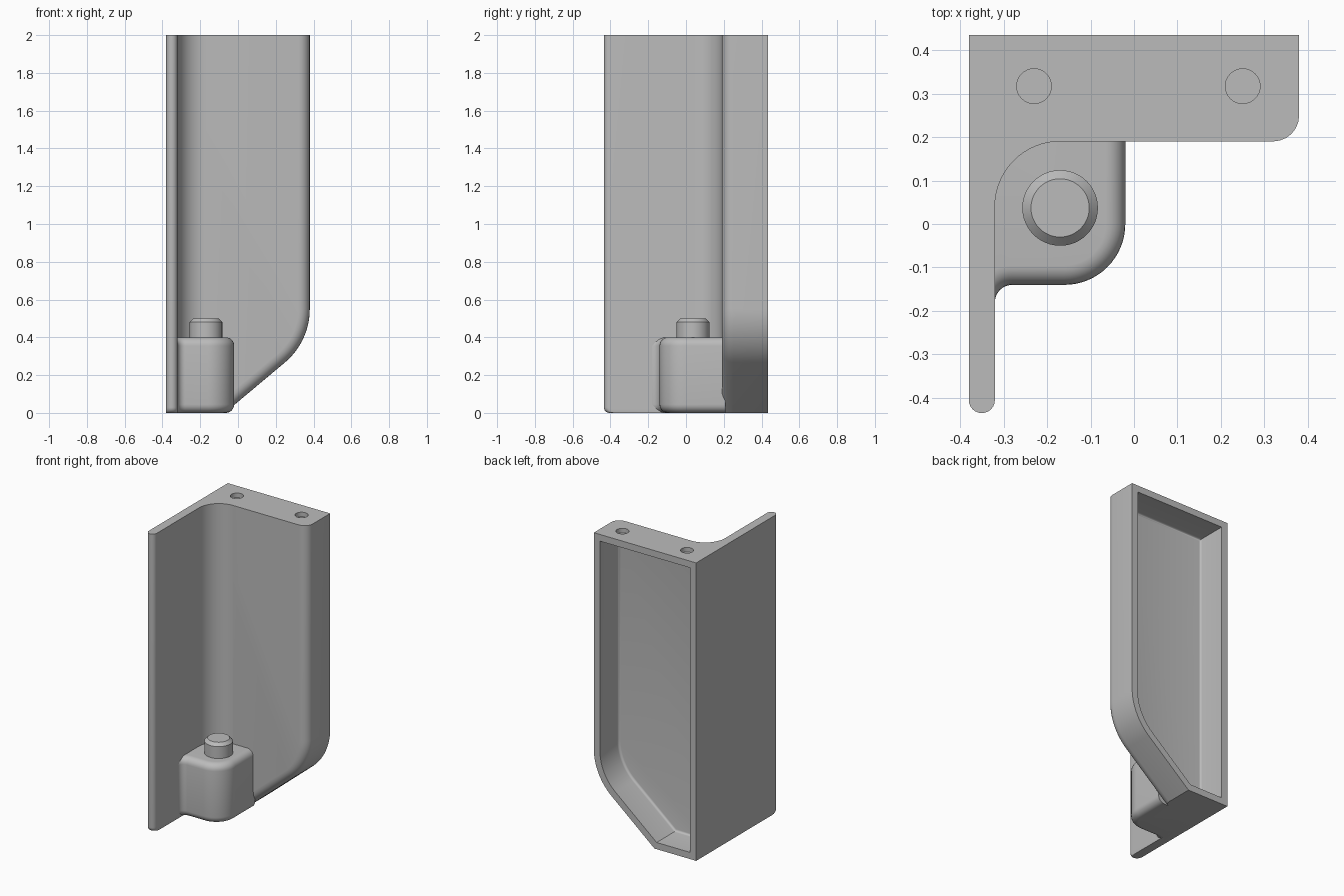
import bpy, bmesh
from math import sin, cos, radians, pi

default = bpy.data.objects.get("Cube")
if default:
    bpy.data.objects.remove(default, do_unlink=True)

grey = bpy.data.materials.new("plain_grey")
grey.use_nodes = True
grey.diffuse_color = (0.5, 0.5, 0.5, 1)
grey.node_tree.nodes["Principled BSDF"].inputs["Base Color"].default_value = (0.5, 0.5, 0.5, 1)


def arc(cx, cy, r, start, end, n=12):
    """Points on an arc, angles in degrees."""
    angles = [radians(start + (end - start) * i / n) for i in range(n + 1)]
    return [(cx + r * cos(a), cy + r * sin(a)) for a in angles]


def loft(name, sections):
    """Closed solid through rings of 3D points with equal counts."""
    bm = bmesh.new()
    rings = [[bm.verts.new(p) for p in ring] for ring in sections]
    n = len(rings[0])
    for a, b in zip(rings, rings[1:]):
        for i in range(n):
            j = (i + 1) % n
            bm.faces.new((a[i], a[j], b[j], b[i]))
    bm.faces.new(rings[0])
    bm.faces.new(rings[-1])
    bmesh.ops.recalc_face_normals(bm, faces=bm.faces)
    mesh = bpy.data.meshes.new(name)
    bm.to_mesh(mesh)
    bm.free()
    mesh.materials.append(grey)
    obj = bpy.data.objects.new(name, mesh)
    bpy.context.collection.objects.link(obj)
    return obj


def smooth(obj):
    bpy.ops.object.select_all(action='DESELECT')
    obj.select_set(True)
    bpy.context.view_layer.objects.active = obj
    bpy.ops.object.shade_smooth_by_angle(angle=radians(30))


def quarter(r, n=6):
    """(inset, height) steps of a rounded edge, from the flat face to the side."""
    steps = [pi / 2 * i / n for i in range(n + 1)]
    return [(r * (1 - sin(t)), r * (1 - cos(t))) for t in steps]


# Hollow housing, open at the back, with a sloped lower right side
SLOPE = radians(40)


def housing_ring(y, side, rest):
    z0 = rest
    x0 = (-0.045 - side + cos(SLOPE) * z0) / sin(SLOPE)
    pts = [(-0.38 + rest, z0), (x0, z0)]
    pts += arc(0.01, 0.55, 0.37 - side, -50, 0, 16)
    pts += [(0.38 - side, 2 - rest), (-0.38 + rest, 2 - rest)]
    return [(x, y, z) for x, z in pts]


WALL = 0.045
rings = [housing_ring(0.19 + h, d, 0) for d, h in quarter(0.06)]
rings += [housing_ring(0.435, 0, 0), housing_ring(0.435, WALL, WALL)]
rings += [housing_ring(0.235 + h, WALL + d, WALL + d) for d, h in reversed(quarter(0.015, 4))]
housing = loft("housing", rings)

# Shallow round holes in the top of the housing
for x in (-0.23, 0.25):
    bpy.ops.mesh.primitive_cylinder_add(vertices=32, radius=0.04, depth=0.06, location=(x, 0.317, 2.0))
    cutter = bpy.context.object
    cutter.name = "hole_cutter"
    cutter.hide_render = True
    cutter.data.materials.append(grey)
    cut = housing.modifiers.new("hole", 'BOOLEAN')
    cut.operation = 'DIFFERENCE'
    cut.object = cutter
    bpy.context.view_layer.objects.active = housing
    bpy.ops.object.modifier_apply(modifier=cut.name)
    bpy.data.objects.remove(cutter, do_unlink=True)
smooth(housing)


# Side flange with a rounded front edge and a large inner corner fillet
def flange_ring(z, inset):
    pts = [(-0.38, 0.19)]
    pts += arc(-0.35, -0.405 + inset, 0.03, 180, 360)
    pts += arc(-0.17, 0.04, 0.15, 180, 90, 16)
    return [(x, y, z) for x, y in pts]


rings = [flange_ring(h, d) for d, h in quarter(0.03)] + [flange_ring(2, 0)]
smooth(loft("side_flange", rings))


# Boss in the lower corner, rounded at top and bottom
def boss_ring(z, inset):
    pts = [(-0.36, 0.21)]
    pts += arc(-0.28, -0.18, 0.04 + inset, 180, 90)
    pts += arc(-0.16, 0, 0.14 - inset, -90, 0, 16)
    pts += [(-0.02 - inset, 0.21)]
    return [(x, y, z) for x, y in pts]


edge = quarter(0.045)
rings = [boss_ring(h, d) for d, h in edge]
rings += [boss_ring(0.4 - h, d) for d, h in reversed(edge)]
smooth(loft("boss", rings))

# Chamfered pin on the boss
profile = [(0.087, 0.38), (0.087, 0.48), (0.067, 0.5)]
pin = loft("pin", [[(x, y, z) for x, y in arc(-0.17, 0.037, r, 0, 352.5, 47)] for r, z in profile])
smooth(pin)
